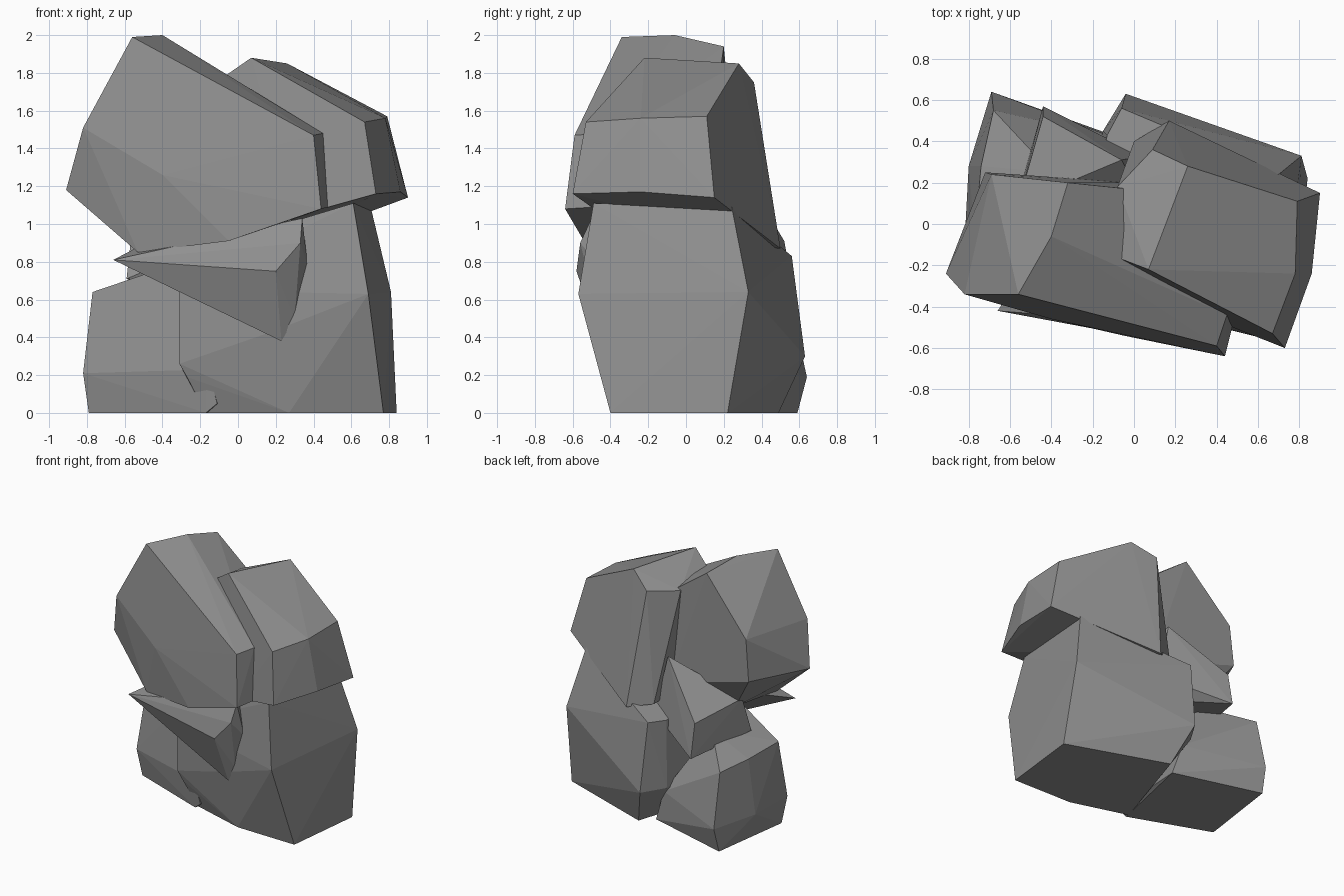
import bpy
import bmesh
from mathutils import Vector

default_cube = bpy.data.objects.get("Cube")
if default_cube is not None:
    bpy.data.objects.remove(default_cube, do_unlink=True)


def make_material(name, value):
    """One flat grey shared by every boulder."""
    colour = (value, value, value, 1.0)
    material = bpy.data.materials.new(name)
    material.use_nodes = True
    material.diffuse_color = colour
    shader = material.node_tree.nodes.get("Principled BSDF")
    shader.inputs["Base Color"].default_value = colour
    shader.inputs["Roughness"].default_value = 0.9
    return material


stone_grey = make_material("stone grey", 0.28)


def boulder(name, **corner_groups):
    """Wrap a faceted convex stone around its named groups of corners."""
    mesh = bpy.data.meshes.new(name)
    shape = bmesh.new()
    for corners in corner_groups.values():
        for corner in corners:
            shape.verts.new(Vector(corner))
    hull = bmesh.ops.convex_hull(shape, input=shape.verts[:], use_existing_faces=False)
    # Drop corners that ended up inside the stone
    buried = {item for item in hull["geom_interior"] + hull["geom_unused"]
              if isinstance(item, bmesh.types.BMVert)}
    bmesh.ops.delete(shape, geom=list(buried), context="VERTS")
    bmesh.ops.recalc_face_normals(shape, faces=shape.faces[:])
    for face in shape.faces:
        face.smooth = False
    shape.to_mesh(mesh)
    shape.free()
    mesh.materials.append(stone_grey)
    stone = bpy.data.objects.new(name, mesh)
    bpy.context.collection.objects.link(stone)
    return stone


# Large leaning slab at the upper left of the front
boulder(
    "upper_slab",
    front_face=[(-.56, -.34, 1.99), (-.82, -.34, 1.51), (-.4, -.46, 1.26),
                (.4, -.59, 1.47), (.44, -.64, 1.08), (-.05, -.54, .91)],
    top_ridge=[(-.4, -.06, 2), (-.32, .2, 1.94), (-.03, .17, 1.73)],
    right_end=[(.45, -.44, 1.48), (.48, -.48, 1.09)],
    left_end=[(-.91, -.24, 1.18), (-.8, 0, 1.17), (-.72, .25, 1.21),
              (-.69, .24, 1.53)],
    underside=[(-.53, -.38, .85), (-.5, .1, .9), (0, .2, 1)],
)

# Second leaning block behind it on the right
boulder(
    "upper_block",
    top_ridge=[(.07, -.22, 1.88), (.26, .28, 1.85), (.09, .36, 1.75),
               (-.08, .18, 1.73), (-.06, -.17, 1.79)],
    shoulder=[(.67, -.53, 1.54), (.78, -.24, 1.56), (.79, .11, 1.57)],
    lower_rim=[(.73, -.6, 1.16), (.86, -.24, 1.17), (.9, .15, 1.14)],
    underside=[(.17, .5, .87), (0, .4, .9), (-.05, -.25, .95),
               (.3, -.43, 1.04)],
)

# Broad stone carrying the right half
boulder(
    "base_stone",
    top_rim=[(.61, -.49, 1.11), (.7, .24, 1.1), (-.06, .56, .83),
             (-.13, .43, .82), (-.25, -.28, .85)],
    waist=[(.69, -.57, .63), (.81, .33, .64), (-.04, .63, .3),
           (.18, -.44, .43)],
    left_edge=[(-.31, -.31, .65), (-.31, -.31, .26), (-.27, -.3, .19),
               (-.15, .45, .3)],
    footprint=[(-.17, -.26, 0), (.27, -.39, 0), (.77, -.4, 0),
               (.84, .22, 0), (.07, .49, 0)],
)

# Low stone at the left
boulder(
    "left_stone",
    top_rim=[(-.77, -.05, .64), (-.74, .28, .62), (-.68, .55, .6),
             (-.4, .25, .75), (-.3, -.2, .8)],
    waist=[(-.82, -.09, .21), (-.8, .28, .2), (-.69, .64, .19)],
    right_end=[(-.16, -.32, .23), (-.11, -.31, .05), (-.1, .42, .25)],
    footprint=[(-.79, -.06, 0), (-.7, .59, 0), (-.02, .4, 0),
               (-.17, -.29, 0)],
)

# Stone wedged through the middle, showing at the back
boulder(
    "rear_wedge",
    top_edge=[(-.44, .52, .91), (-.06, .31, 1.26), (-.56, .1, .98)],
    bottom_edge=[(-.44, .57, .65), (.04, .33, .8), (-.59, .03, .71)],
    buried_end=[(.1, .1, .7), (.1, 0, 1)],
)

# Pointed shard under the slab at the front
boulder(
    "front_shard",
    point=[(-.66, -.42, .81)],
    front_face=[(.23, -.45, .38), (.2, -.58, .75), (.33, -.56, .9)],
    right_face=[(.34, -.5, 1.03), (.37, -.45, .77), (.3, -.46, .5)],
    buried_end=[(-.45, -.1, .92), (.2, -.1, .8)],
)
